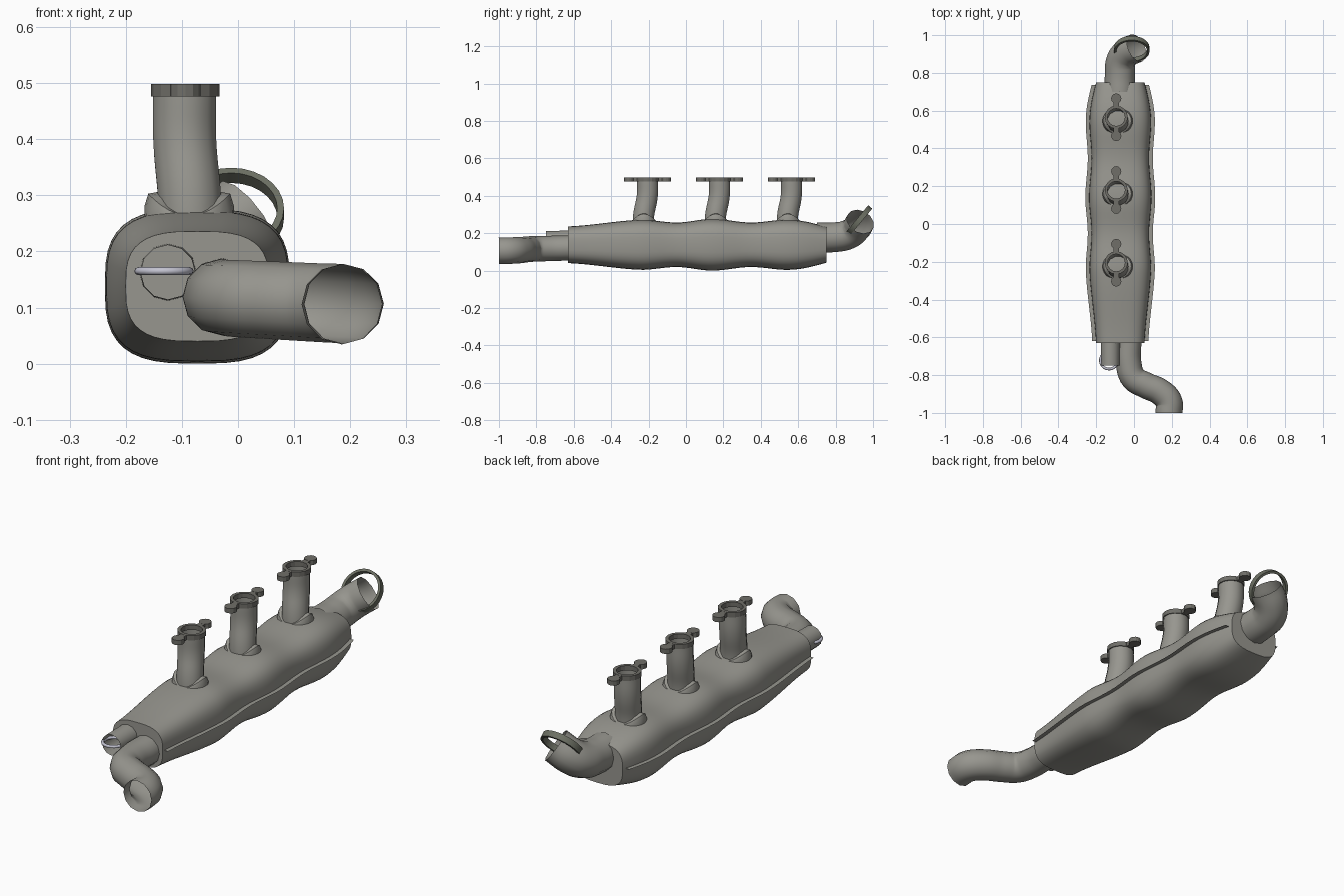
import bpy, bmesh, math
from mathutils import Vector, Matrix

if "Cube" in bpy.data.objects:
    bpy.data.objects.remove(bpy.data.objects["Cube"])

CX, CZ = -0.0725, 0.138
pi = math.pi


def material(name, col):
    m = bpy.data.materials.new(name)
    m.diffuse_color = (*col, 1)
    m.use_nodes = True
    m.node_tree.nodes["Principled BSDF"].inputs["Base Color"].default_value = m.diffuse_color
    return m


STEEL = material('dull_steel', (.31, .305, .275))
DARK = material('dark_steel', (.16, .157, .14))
CLIP = material('dark_clip', (.15, .16, .125))
WIRE = material('light_steel', (.55, .55, .64))


def smooth(ob, angle=40):
    bpy.ops.object.select_all(action='DESELECT')
    ob.select_set(True)
    bpy.context.view_layer.objects.active = ob
    bpy.ops.object.shade_smooth_by_angle(angle=math.radians(angle))


def make(name, bm, angle=40, mat=STEEL):
    bmesh.ops.recalc_face_normals(bm, faces=bm.faces[:])
    me = bpy.data.meshes.new(name)
    bm.to_mesh(me)
    bm.free()
    me.materials.append(mat)
    ob = bpy.data.objects.new(name, me)
    bpy.context.collection.objects.link(ob)
    smooth(ob, angle)


def loft(bm, rings, caps=False, closed=False):
    vs = [[bm.verts.new(p) for p in r] for r in rings]
    n = len(vs[0])
    for i in range(len(vs) if closed else len(vs) - 1):
        a, b = vs[i], vs[(i + 1) % len(vs)]
        for j in range(n):
            k = (j + 1) % n
            bm.faces.new((a[j], a[k], b[k], b[j]))
    if caps:
        bm.faces.new(vs[0])
        bm.faces.new(vs[-1])


def pipe(name, pts, radius, end_scale=1.0):
    cu = bpy.data.curves.new(name, 'CURVE')
    cu.dimensions = '3D'
    cu.bevel_depth = radius
    cu.bevel_resolution = 4
    cu.resolution_u = 6
    cu.use_fill_caps = False
    cu.materials.append(STEEL)
    sp = cu.splines.new('BEZIER')
    sp.bezier_points.add(len(pts) - 1)
    for i, (bp, p) in enumerate(zip(sp.bezier_points, pts)):
        bp.co = p
        bp.handle_left_type = bp.handle_right_type = 'AUTO'
        bp.radius = 1 + (end_scale - 1) * i / (len(pts) - 1)
    ob = bpy.data.objects.new(name, cu)
    bpy.context.collection.objects.link(ob)
    bpy.ops.object.select_all(action='DESELECT')
    ob.select_set(True)
    bpy.context.view_layer.objects.active = ob
    bpy.ops.object.convert(target='MESH')
    smooth(bpy.context.view_layer.objects.active, 50)


def band(bm, r_out, r_in, depth, mat, n=24):
    prof = [(r_out, -depth / 2), (r_out, depth / 2), (r_in, depth / 2), (r_in, -depth / 2)]
    loft(bm, [[mat @ Vector((r * math.cos(2 * pi * i / n), r * math.sin(2 * pi * i / n), z))
               for i in range(n)] for r, z in prof], closed=True)


# Wavy body: half width and half height along y
KEYS = [(-.63, .128, .098), (-.24, .163, .134), (-.05, .152, .119), (.14, .165, .138),
        (.35, .152, .119), (.54, .163, .134), (.75, .128, .096)]


def size(y):
    for i in range(len(KEYS) - 1):
        a, b = KEYS[i], KEYS[i + 1]
        if y <= b[0] + 1e-6:
            t = (y - a[0]) / (b[0] - a[0])
            s = (1 - math.cos(t * pi)) / 2
            if i == 0:
                s = (s + t) / 2
            elif i == len(KEYS) - 2:
                s = 1 - math.cos(t * pi / 2)
            return a[1] + (b[1] - a[1]) * s, a[2] + (b[2] - a[2]) * s


def power(v, e):
    return math.copysign(abs(v) ** e, v)


def section(y, n=40):
    w, h = size(y)
    return [(CX + w * power(math.cos(2 * pi * i / n), .66), y,
             CZ + h * power(math.sin(2 * pi * i / n), .66)) for i in range(n)]


bm = bmesh.new()
loft(bm, [section(-.63 + 1.38 * i / 48) for i in range(49)], caps=True)
make('collector_body', bm)

# Thin seam lip along both sides
bm = bmesh.new()
for s in (-1, 1):
    prev = None
    for i in range(41):
        y = -.62 + 1.355 * i / 40
        w = size(y)[0]
        cur = [bm.verts.new((CX + s * (w + d), y, CZ)) for d in (-.01, .02)]
        if prev:
            bm.faces.new((prev[0], prev[1], cur[1], cur[0]))
        prev = cur
make('seam_lip', bm)

# Three upright runners with saddle collars and bolted flanges
for k, y in enumerate((-.205, .18, .565)):
    pipe(f'runner_pipe_{k}', [(-.083, y - .025, .2), (-.086, y - .022, .29),
                              (-.095, y - .002, .4), (-.095, y, .488)], .058)
    bm = bmesh.new()
    rings = []
    for r, lo, hi in ((.078, .235, .235), (.08, .25, .28), (.073, .264, .303), (.057, .265, .306)):
        rings.append([(-.087 + r * math.cos(a), y - .02 + .9 * r * math.sin(a),
                       lo + (hi - lo) * math.cos(a) ** 2)
                      for a in [2 * pi * i / 24 for i in range(24)]])
    loft(bm, rings)
    make(f'runner_collar_{k}', bm)
    bm = bmesh.new()
    c = Matrix.Translation((-.094, y, .4875))
    band(bm, .061, .046, .022, c, 16)
    for s in (-1, 1):
        bmesh.ops.create_cone(bm, cap_ends=True, segments=12, radius1=.027, radius2=.027,
                              depth=.022, matrix=c @ Matrix.Translation((0, s * .099, 0)))
        bmesh.ops.create_cube(bm, size=1, matrix=c @ Matrix.Translation((0, s * .07, 0))
                              @ Matrix.Diagonal((.028, .036, .021, 1)))
    make(f'runner_flange_{k}', bm, 20, DARK)

# Front outlet pipe with double bend
pipe('front_outlet_pipe', [(-.028, -.62, .121), (-.028, -.74, .118), (-.003, -.815, .116),
                           (.06, -.853, .113), (.14, -.89, .109), (.185, -.94, .107),
                           (.185, -1, .106)], .067, 1.07)

# Small front stub with wire ring
pipe('small_stub_pipe', [(-.125, -.62, .163), (-.125, -.748, .163)], .051, .95)
bm = bmesh.new()
R, r = .046, .007
loft(bm, [[(-.132 + (R + r * math.cos(b)) * math.cos(a), -.722 + (R + r * math.cos(b)) * math.sin(a),
            .165 + r * math.sin(b)) for a in [2 * pi * i / 28 for i in range(28)]]
          for b in [2 * pi * j / 8 for j in range(8)]], closed=True)
make('stub_wire_ring', bm, 60, WIRE)

# Rear elbow and its tilted clip ring
pipe('rear_elbow_pipe', [(-.075, .70, .177), (-.075, .79, .178), (-.07, .86, .19),
                         (-.043, .905, .218), (.014, .932, .262)], .08, .97)
bm = bmesh.new()
tilt = Matrix.Translation((-.012, .925, .268)) @ Matrix.Rotation(math.atan2(.77, .64), 4, 'X')
band(bm, .094, .082, .028, tilt, 28)
make('rear_clip_ring', bm, 40, CLIP)
